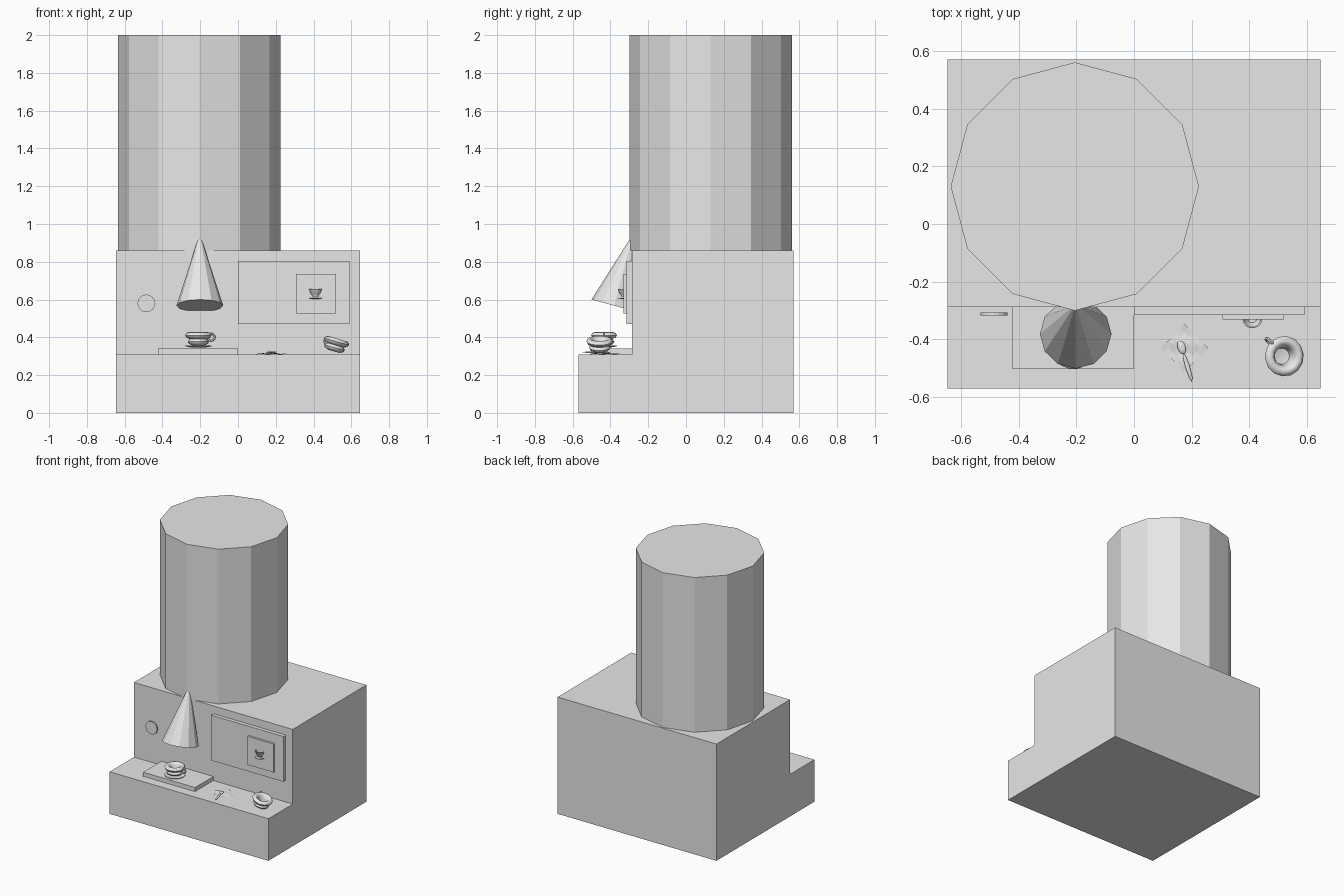
import bpy, bmesh, math
from mathutils import Matrix, Vector

old = bpy.data.objects.get("Cube")
if old:
    bpy.data.objects.remove(old, do_unlink=True)

grey = bpy.data.materials.new("plain_grey")
grey.use_nodes = True
grey.diffuse_color = (0.8, 0.8, 0.8, 1)
grey.node_tree.nodes["Principled BSDF"].inputs["Base Color"].default_value = (0.8, 0.8, 0.8, 1)


def finish(name, bm, matrix=None, smooth=False):
    if matrix is not None:
        bm.transform(matrix)
    bmesh.ops.recalc_face_normals(bm, faces=bm.faces)
    mesh = bpy.data.meshes.new(name)
    bm.to_mesh(mesh)
    bm.free()
    mesh.materials.append(grey)
    ob = bpy.data.objects.new(name, mesh)
    bpy.context.collection.objects.link(ob)
    if smooth:
        bpy.ops.object.select_all(action='DESELECT')
        ob.select_set(True)
        bpy.context.view_layer.objects.active = ob
        bpy.ops.object.shade_smooth_by_angle(angle=math.radians(50))
    return ob


def box(name, x0, x1, y0, y1, z0, z1):
    bm = bmesh.new()
    bmesh.ops.create_cube(bm, size=1)
    size = Matrix.Diagonal((x1 - x0, y1 - y0, z1 - z0, 1))
    centre = Vector((x0 + x1, y0 + y1, z0 + z1)) / 2
    return finish(name, bm, Matrix.Translation(centre) @ size)


def cone(name, r1, r2, depth, matrix, sides=12):
    bm = bmesh.new()
    bmesh.ops.create_cone(bm, cap_ends=True, segments=sides,
                          radius1=r1, radius2=r2, depth=depth)
    return finish(name, bm, matrix)


def lathe(bm, profile, steps=14):
    verts = [bm.verts.new((r, 0, z)) for r, z in profile]
    edges = [bm.edges.new(pair) for pair in zip(verts, verts[1:])]
    bmesh.ops.spin(bm, geom=verts + edges, cent=(0, 0, 0), axis=(0, 0, 1),
                   angle=math.tau, steps=steps)
    bmesh.ops.remove_doubles(bm, verts=bm.verts, dist=1e-5)


def ring(bm, centre, major, minor, steps=12, sides=6):
    # upright ring in the xz plane, used as a handle
    loops = []
    for i in range(steps):
        a = math.tau * i / steps
        out = Vector((math.cos(a), 0, math.sin(a)))
        loops.append([bm.verts.new(centre + out * (major + minor * math.cos(math.tau * j / sides))
                                   + Vector((0, minor * math.sin(math.tau * j / sides), 0)))
                      for j in range(sides)])
    for i in range(steps):
        a, b = loops[i], loops[(i + 1) % steps]
        for j in range(sides):
            k = (j + 1) % sides
            bm.faces.new((a[j], b[j], b[k], a[k]))


CUP = [(0, 0), (.032, 0), (.052, .01), (.056, .02), (.046, .034), (.064, .042), (.07, .054),
       (.064, .066), (.052, .07), (.041, .064), (.032, .045), (.028, .02), (0, .014)]
SMALL_CUP = [(0, 0), (.035, 0), (.035, .015), (.05, .03), (.07, .08), (.06, .08), (.03, .02), (0, .02)]
SAUCER = [(0, 0), (.04, 0), (.07, .006), (.07, .009), (.04, .004), (0, .004)]


def cup(name, profile, matrix):
    bm = bmesh.new()
    lathe(bm, profile)
    ring(bm, Vector((.068, 0, .044)), .019, .006)
    return finish(name, bm, matrix, smooth=True)


def saucer(name, matrix):
    bm = bmesh.new()
    lathe(bm, SAUCER)
    return finish(name, bm, matrix)


T = Matrix.Translation


def turn(degrees, axis):
    return Matrix.Rotation(math.radians(degrees), 4, axis)


# Stepped body: side profile extruded across the width
bm = bmesh.new()
outline = [(-.57, 0), (.57, 0), (.57, .86), (-.287, .86), (-.287, .31), (-.57, .31)]
face = bm.faces.new([bm.verts.new((-.647, y, z)) for y, z in outline])
extruded = bmesh.ops.extrude_face_region(bm, geom=[face])
moved = [g for g in extruded["geom"] if isinstance(g, bmesh.types.BMVert)]
bmesh.ops.translate(bm, verts=moved, vec=(1.294, 0, 0))
finish("machine_body", bm)

# Bean hopper and tilted spout
cone("hopper", .43, .43, 1.14, T((-.205, .13, 1.43)))
cone("spout", .124, 0, .395,
     T((-.202, -.381, .568)) @ turn(-15, 'X') @ T((0, 0, .1975)))

# Drip tray, screen and button
box("drip_tray", -.423, 0, -.5, -.287, .31, .34)
box("screen", 0, .59, -.315, -.285, .47, .803)
box("screen_tile", .307, .52, -.33, -.314, .525, .735)
cone("round_button", .047, .047, .01, T((-.485, -.312, .58)) @ turn(90, 'X'), 16)

# Cups
cup("tray_cup", CUP, T((-.21, -.434, .357)))
saucer("tray_saucer", T((-.21, -.434, .347)))
cup("counter_cup", CUP,
    T((.506, -.458, .326)) @ turn(16, 'Y') @ turn(135, 'Z'))
small = T((.41, -.327, .604)) @ Matrix.Scale(.5, 4)
cup("tile_cup", SMALL_CUP, small @ T((0, 0, .022)))
saucer("tile_saucer", small)

# Crumpled napkin
bm = bmesh.new()
bmesh.ops.create_grid(bm, x_segments=6, y_segments=6, size=.058)
for v in bm.verts:
    v.co.z = .004 * math.sin(v.co.x * 70) * math.cos(v.co.y * 60)
finish("napkin", bm, T((.175, -.43, .313)) @ turn(45, 'Z'))

# Spoon: oval bowl and a slim handle
bm = bmesh.new()
bmesh.ops.create_uvsphere(bm, u_segments=12, v_segments=6, radius=1,
                          matrix=T((0, .052, 0)) @ Matrix.Diagonal((.014, .024, .005, 1)))
bmesh.ops.create_uvsphere(bm, u_segments=8, v_segments=6, radius=1,
                          matrix=T((0, -.02, .001)) @ Matrix.Diagonal((.008, .053, .004, 1)))
finish("spoon", bm, T((.18, -.477, .32)) @ turn(17, 'Z'), smooth=True)
